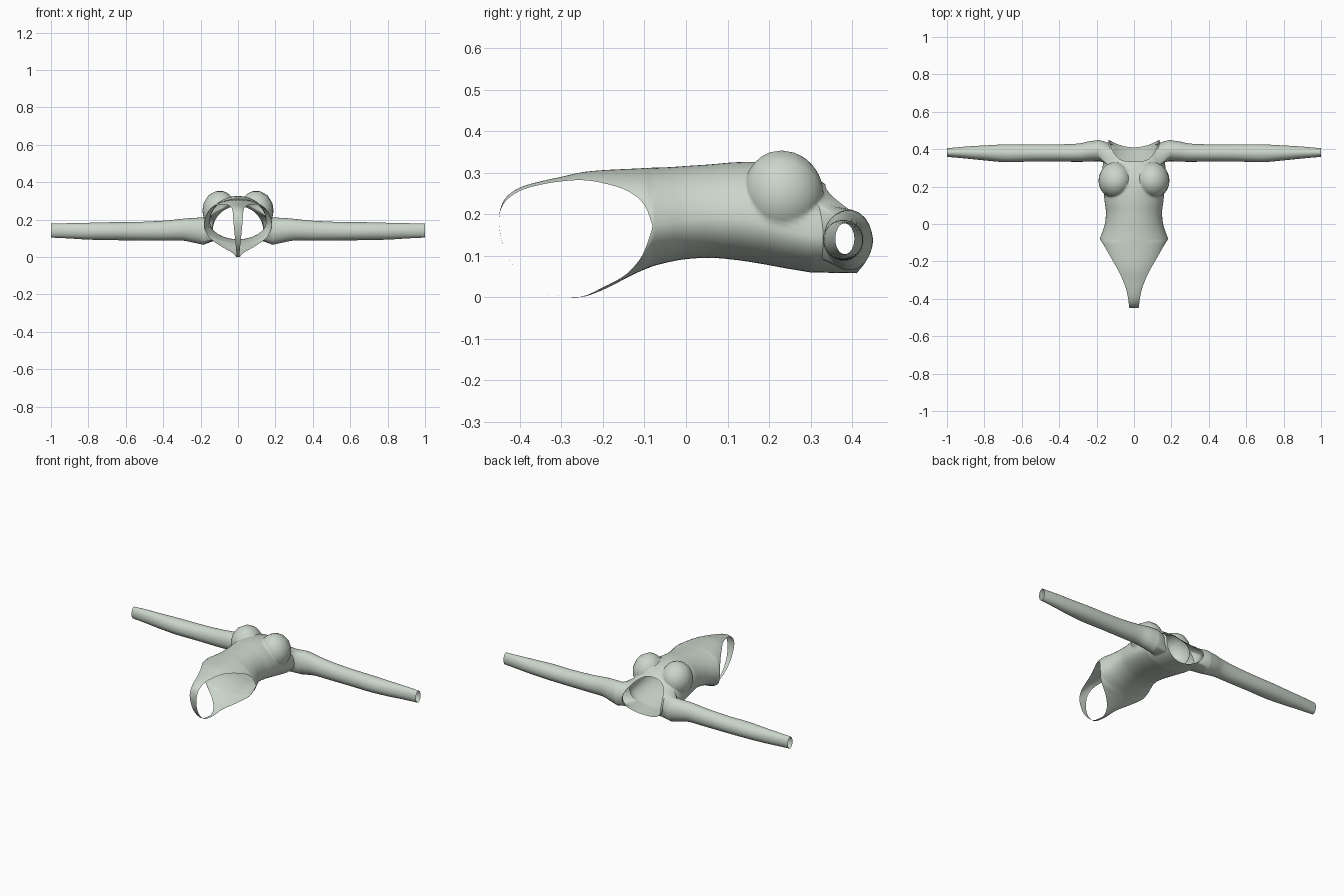
import bpy, bmesh, math
from mathutils import Vector

if "Cube" in bpy.data.objects:
    bpy.data.objects.remove(bpy.data.objects["Cube"])

N = 32          # columns across each half of the torso
STEPS = 4       # smooth subdivisions between listed sections


def smooth_rows(rows, steps=STEPS):
    """Catmull-Rom interpolation of a list of section tuples."""
    out = []
    for i in range(len(rows) - 1):
        quad = [rows[max(i - 1, 0)], rows[i], rows[i + 1], rows[min(i + 2, len(rows) - 1)]]
        for k in range(steps):
            t = k / steps
            out.append(tuple(0.5 * (2 * b + (c - a) * t + (2 * a - 5 * b + 4 * c - d) * t * t
                                    + (3 * b - a - 3 * c + d) * t ** 3)
                             for a, b, c, d in zip(*quad)))
    return out + [rows[-1]]


def arc(width, z_mid, z_edge, angle):
    """Points (x, z, s) across one half section; angle 90 is a half ellipse."""
    A = math.radians(angle)
    pts = []
    for j in range(N + 1):
        a = A * (2 * j / N - 1)
        k = (math.cos(a) - math.cos(A)) / (1 - math.cos(A))
        pts.append((width * math.sin(a) / math.sin(A), z_edge + (z_mid - z_edge) * k, abs(math.sin(a))))
    return pts


def skin(bm, grid, is_hole=None):
    vs = [[bm.verts.new(p) for p in row] for row in grid]
    for i in range(len(vs) - 1):
        for j in range(N):
            f = bm.faces.new((vs[i][j], vs[i][j + 1], vs[i + 1][j + 1], vs[i + 1][j]))
            if is_hole and is_hole(i, j):
                f.material_index = 1


bm = bmesh.new()

# Torso sections: y, half width, front z, side z, back z
body = smooth_rows([
    (-.08, .183, .312, .170, .075), (-.045, .170, .313, .177, .084),
    (0, .156, .316, .185, .092), (.06, .150, .320, .190, .095),
    (.12, .157, .325, .188, .090), (.18, .163, .325, .178, .081),
    (.24, .166, .316, .163, .070), (.30, .168, .297, .148, .060)], 6)

# Shoulder yoke rises from the last section to a scooped neckline
YOKE = 10
for front in (True, False):
    grid = []
    for y, w, zf, zs, zb in body:
        grid.append([(x, y, z) for x, z, s in arc(w, zf if front else zb, zs, 90)])
    first = len(grid) - 1
    for r in range(1, YOKE + 1):
        t = r / YOKE
        w = .168 - .033 * t ** 1.5
        z_mid = .297 - .025 * t if front else .060 - .002 * t
        row = []
        for x, z, s in arc(w, z_mid, .148 - .008 * t, 90):
            top = .335 + .115 * s ** 4 if front else .41 + .04 * s ** 2
            row.append((x, .30 + (top - .30) * t, z))
        grid.append(row)

    def armhole(i, j):
        side = abs(2 * (j + .5) / N - 1) * 90
        return first + 2 <= i < first + 9 and side > (58 if front else 48)
    skin(bm, grid, armhole)

# Front panel, crotch strap and back panel: y, half width, centre z, edge z, arc angle
panel = smooth_rows([
    (-.08, .183, .312, .170, 90), (-.10, .170, .311, .222, 80), (-.14, .146, .309, .256, 65),
    (-.20, .112, .306, .275, 50), (-.25, .083, .301, .282, 40), (-.30, .060, .290, .279, 30),
    (-.35, .042, .279, .271, 30), (-.40, .031, .264, .256, 30), (-.435, .027, .238, .230, 30),
    (-.449, .025, .200, .196, 30), (-.447, .021, .155, .153, 30), (-.43, .016, .100, .100, 30),
    (-.395, .011, .050, .050, 30), (-.35, .008, .014, .014, 30), (-.30, .008, .003, .003, 30),
    (-.25, .011, .001, .002, 30), (-.20, .032, .018, .024, 35), (-.15, .080, .043, .051, 50),
    (-.12, .125, .058, .080, 65), (-.10, .160, .067, .112, 80), (-.08, .183, .075, .170, 90)])
skin(bm, [[(x, y, z) for x, z, s in arc(w, zc, ze, a)] for y, w, zc, ze, a in panel])
bmesh.ops.remove_doubles(bm, verts=bm.verts, dist=1e-5)

# Bust: push the chest surface out onto two rounded forms
for v in bm.verts:
    if v.co.y > .12 and v.co.z > .16:
        side = 1 if v.co.x >= 0 else -1
        c = Vector((side * .1, .23, .25))
        d = v.co - c
        q = math.sqrt((d.x / .09) ** 2 + (d.y / (.1 if d.y > 0 else .092)) ** 2 + (d.z / .105) ** 2)
        if 1e-4 < q < 1 and abs(v.co.x) > .004:
            v.co = c + d / q

# Sleeves grow out of the armholes: x, centre y, y radius, centre z, z radius
sleeve = smooth_rows([
    (.185, .392, .057, .138, .073), (.24, .388, .054, .143, .066), (.30, .381, .049, .146, .058),
    (.40, .380, .046, .141, .053), (.55, .380, .046, .138, .049), (.68, .378, .048, .138, .048),
    (.80, .380, .040, .138, .045), (.90, .382, .032, .140, .041), (1.0, .382, .023, .141, .037)])
holes = [f for f in bm.faces if f.material_index == 1]
rims = {}
for side in (1, -1):
    faces = {f for f in holes if f.calc_center_median().x * side > 0}
    rims[side] = list({v for f in faces for e in f.edges
                       if sum(g in faces for g in e.link_faces) == 1 for v in e.verts})
bmesh.ops.delete(bm, geom=holes, context='FACES')
for side, rim in rims.items():
    mid = sum((v.co for v in rim), Vector()) / len(rim)
    rim.sort(key=lambda v: math.atan2(v.co.z - mid.z, v.co.y - mid.y))
    angles = [math.atan2((v.co.z - mid.z) / .056, (v.co.y - mid.y) / .053) for v in rim]
    prev = rim
    for x, cy, ry, cz, rz in sleeve:
        ring = [bm.verts.new((side * x, cy + ry * math.cos(a), cz + rz * math.sin(a))) for a in angles]
        for k in range(len(ring)):
            n = (k + 1) % len(ring)
            bm.faces.new((prev[k], prev[n], ring[n], ring[k]))
        prev = ring

bmesh.ops.recalc_face_normals(bm, faces=bm.faces)
# Make sure the chest faces outward
chest = min(bm.faces, key=lambda f: (f.calc_center_median() - Vector((0, .05, .32))).length)
if chest.normal.z < 0:
    bmesh.ops.reverse_faces(bm, faces=bm.faces)

mesh = bpy.data.meshes.new("bodysuit")
bm.to_mesh(mesh)
bm.free()
suit = bpy.data.objects.new("bodysuit", mesh)
bpy.context.collection.objects.link(suit)
fabric = bpy.data.materials.new("pale_sage_fabric")
fabric.diffuse_color = (.60, .67, .60, 1)
fabric.use_nodes = True
fabric.node_tree.nodes["Principled BSDF"].inputs["Base Color"].default_value = fabric.diffuse_color
mesh.materials.append(fabric)
bpy.context.view_layer.objects.active = suit
suit.select_set(True)
bpy.ops.object.shade_smooth_by_angle(angle=math.radians(50))
